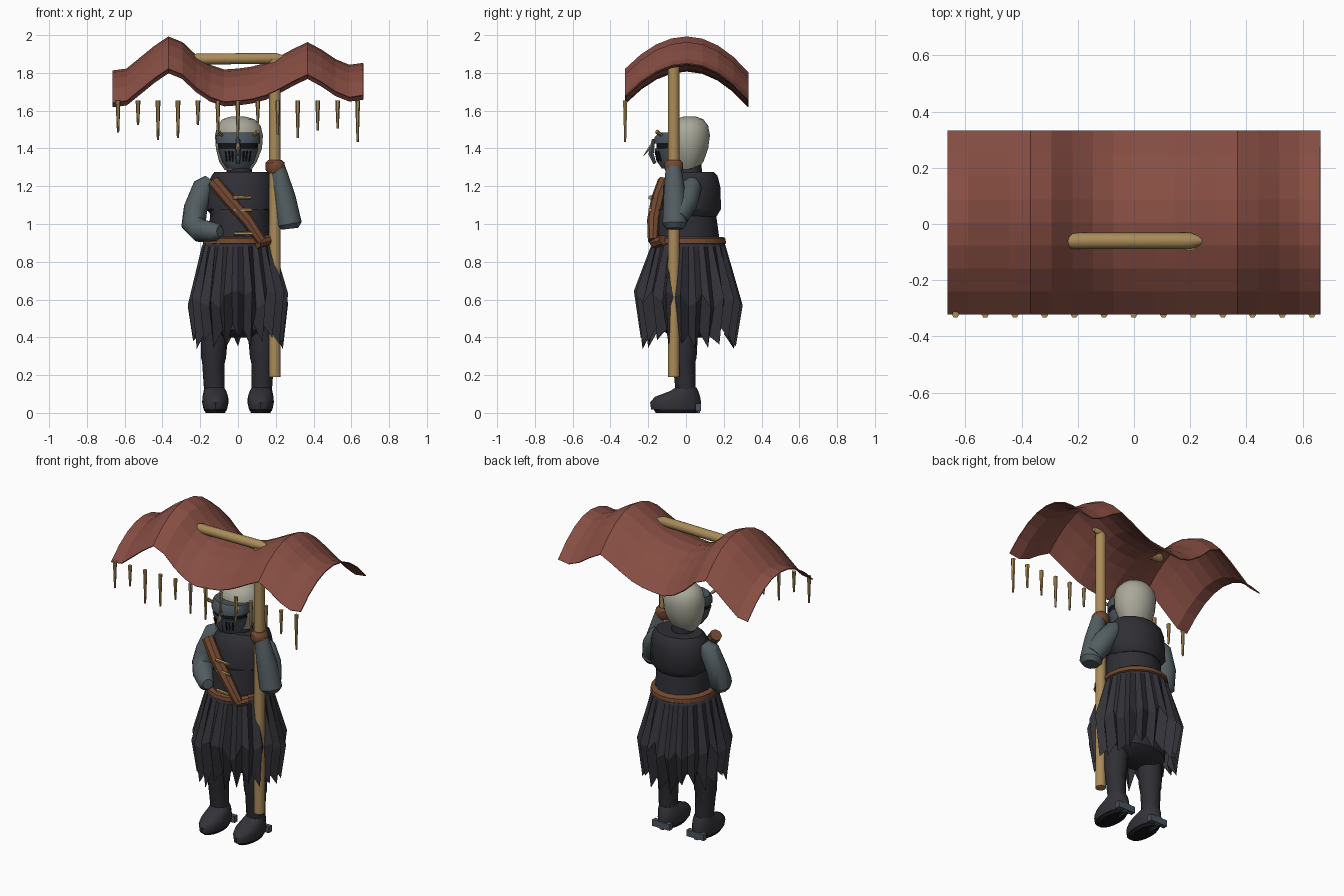
import bpy, bmesh, math, random
from mathutils import Vector

random.seed(4)
cube = bpy.data.objects.get("Cube")
if cube:
    bpy.data.objects.remove(cube, do_unlink=True)


def material(name, r, g, b):
    m = bpy.data.materials.new(name)
    m.use_nodes = True
    m.diffuse_color = (r, g, b, 1)
    bsdf = next(n for n in m.node_tree.nodes if n.type == 'BSDF_PRINCIPLED')
    bsdf.inputs["Base Color"].default_value = (r, g, b, 1)
    bsdf.inputs["Roughness"].default_value = 0.8
    return m


red = material("canopy red", 0.24, 0.075, 0.055)
wood = material("pale wood", 0.40, 0.26, 0.10)
cloth = material("hood linen", 0.40, 0.39, 0.32)
dark = material("dark tunic", 0.028, 0.028, 0.035)
skirt_mat = material("skirt charcoal", 0.033, 0.032, 0.040)
sleeve = material("sleeve slate", 0.085, 0.11, 0.12)
leather = material("brown leather", 0.17, 0.065, 0.03)
steel = material("mask steel", 0.07, 0.09, 0.11)
black = material("black", 0.008, 0.008, 0.01)


def make(name, bm, mat, smooth=True):
    bmesh.ops.recalc_face_normals(bm, faces=bm.faces)
    me = bpy.data.meshes.new(name)
    bm.to_mesh(me)
    bm.free()
    me.materials.append(mat)
    ob = bpy.data.objects.new(name, me)
    bpy.context.collection.objects.link(ob)
    if smooth:
        for o in bpy.context.selected_objects:
            o.select_set(False)
        ob.select_set(True)
        bpy.context.view_layer.objects.active = ob
        bpy.ops.object.shade_smooth_by_angle(angle=math.radians(40))
    return ob


def skin(name, rings, mat, smooth=True, caps=True):
    """Bridge rings of points into a surface."""
    bm = bmesh.new()
    rows = [[bm.verts.new(p) for p in ring] for ring in rings]
    n = len(rows[0])
    for a, b in zip(rows, rows[1:]):
        for i in range(n):
            j = (i + 1) % n
            bm.faces.new((a[i], a[j], b[j], b[i]))
    if caps:
        bm.faces.new(rows[0])
        bm.faces.new(rows[-1])
    return make(name, bm, mat, smooth)


def loft(name, sections, mat, sides=16, smooth=True):
    """Stack of ellipses: z, centre x, centre y, radius x, radius y."""
    angles = [math.tau * i / sides for i in range(sides)]
    return skin(name, [[(cx + rx * math.cos(a), cy + ry * math.sin(a), z) for a in angles]
                       for z, cx, cy, rx, ry in sections], mat, smooth)


def tube(name, path, mat, sides=12):
    """Round bar along points given as x, y, z, radius."""
    pts = [Vector(p[:3]) for p in path]
    rings = []
    for k, p in enumerate(pts):
        t = pts[min(k + 1, len(pts) - 1)] - pts[max(k - 1, 0)]
        q = Vector((0, 0, 1)).rotation_difference(t.normalized())
        r = path[k][3]
        rings.append([p + q @ Vector((r * math.cos(a), r * math.sin(a), 0))
                      for a in (math.tau * i / sides for i in range(sides))])
    return skin(name, rings, mat)


def box(name, centre, size, mat):
    bm = bmesh.new()
    bmesh.ops.create_cube(bm, size=1)
    bmesh.ops.scale(bm, vec=size, verts=bm.verts)
    bmesh.ops.translate(bm, vec=centre, verts=bm.verts)
    return make(name, bm, mat, False)


# Canopy: wavy ridge along x, drooping to front and back
ridge = [1.81, 1.82, 1.88, 1.94, 1.99, 1.96, 1.89, 1.84, 1.815, 1.82,
         1.83, 1.85, 1.885, 1.925, 1.96, 1.92, 1.87, 1.84, 1.85]
bm = bmesh.new()
cols, rows = len(ridge), 9
grid = []
for i, z in enumerate(ridge):
    x = -0.663 + 1.326 * i / (cols - 1)
    line = []
    for j in range(rows):
        v = 2 * j / (rows - 1) - 1
        drop = 0.17 if v < 0 else 0.19
        line.append(bm.verts.new((x, 0.005 + 0.325 * v, z - drop * v * v)))
    grid.append(line)
for i in range(cols - 1):
    for j in range(rows - 1):
        bm.faces.new((grid[i][j], grid[i + 1][j], grid[i + 1][j + 1], grid[i][j + 1]))
canopy = make("canopy", bm, red, False)
thick = canopy.modifiers.new("thickness", 'SOLIDIFY')
thick.thickness = 0.006
thick.offset = 0

# Hanging tassels under the front edge
for i, length in enumerate([.17, .13, .21, .2, .13, .19, .2, .12, .18, .2, .16, .15, .22]):
    x = -0.635 + 0.1057 * i
    tube("tassel", [(x, -0.322, 1.655 - length, .006), (x, -0.322, 1.655, .013)], wood, 6)

# Pole and cross beam
tube("pole", [(.195, -.065, .19, .031), (.195, -.065, 1.87, .031)], wood, 12)
tube("cross_beam", [(-.26, -.06, 1.865, .012), (-.245, -.06, 1.87, .026), (-.22, -.06, 1.873, .029),
                    (.2, -.06, 1.877, .029), (.25, -.06, 1.877, .012)], wood, 12)

# Legs and boots
for name, s in (("left", 1), ("right", -1)):
    tube(name + "_leg", [(s * .125, 0, .08, .052), (s * .13, -.01, .27, .06),
                         (s * .13, -.01, .29, .066), (s * .12, -.01, .55, .08)], dark)
    loft(name + "_boot", [(.018, s * .12, -.055, .062, .13), (.055, s * .12, -.055, .07, .135),
                          (.085, s * .12, -.045, .068, .12), (.115, s * .122, -.01, .06, .075),
                          (.135, s * .125, 0, .052, .055)], skirt_mat)
    loft(name + "_sole", [(0, s * .12, -.05, .052, .11), (.02, s * .12, -.05, .058, .122)], black)
    box(name + "_heel_plate", (s * .12, .065, .03), (.12, .03, .04), steel)
    box(name + "_heel_bar", (s * .12, .03, .008), (.025, .09, .016), steel)

# Pelvis and ragged pleated skirt
loft("pelvis", [(.40, 0, .01, .13, .08), (.44, 0, .01, .19, .14), (.6, 0, .01, .2, .16)], dark)
count = 44
tips = [random.uniform(.33, .41) for _ in range(count)]
rings = []
for z, rx, ry, fold in ((.915, .175, .185, 0), (.88, .19, .195, .004), (.6, .25, .27, .018),
                        (None, .218, .23, .022)):
    ring = []
    for i in range(count):
        a = math.tau * i / count
        out = fold if i % 2 else -fold
        height = z or (tips[i] if i % 2 else tips[i] + .07)
        if z == .6:
            height += random.uniform(-.05, .05)
        ring.append(((rx + out) * math.cos(a), .012 + (ry + out) * math.sin(a), height))
    rings.append(ring)
skin("skirt", rings, skirt_mat, False, False)

# Torso, vest and belt
loft("waist", [(.9, .012, .005, .165, .175), (1.08, .012, .005, .16, .15)], dark)
loft("vest", [(1.04, .015, .035, .15, .13), (1.08, .015, .03, .185, .16), (1.2, .015, .03, .18, .155),
              (1.255, .02, .04, .16, .13), (1.275, .02, .04, .145, .11)], dark, 14)
loft("belt", [(.893, .005, .012, .18, .195), (.898, .005, .012, .19, .203),
              (.922, .005, .012, .188, .2), (.93, .005, .012, .178, .19)], leather, 18)

# Bandolier with small pegs
tube("bandolier", [(.125, -.175, .91, .027), (.05, -.172, 1.02, .034),
                   (-.05, -.15, 1.13, .036), (-.13, -.115, 1.225, .036)], leather, 8)
for x, z in ((.005, 1.14), (.01, 1.075), (.01, .95)):
    tube("bandolier_peg", [(x - .03, -.18, z, .011), (x + .05, -.19, z, .009),
                           (x + .065, -.19, z, .011)], wood, 6)
tube("belt_pouch", [(.1, -.17, .9, .03), (.16, -.12, .915, .028)], leather, 8)

# Arms: right resting at the belt, left gripping the pole
tube("right_arm", [(-.095, -.165, .96, .03), (-.115, -.15, .958, .048), (-.2, -.06, .965, .062),
                   (-.235, -.01, 1.0, .066), (-.225, .01, 1.08, .063), (-.18, .025, 1.2, .058),
                   (-.15, .03, 1.235, .03)], sleeve, 14)
tube("left_forearm", [(.275, -.06, .975, .045), (.272, -.06, 1.0, .066), (.245, -.06, 1.14, .06),
                      (.215, -.065, 1.27, .046), (.21, -.065, 1.3, .04)], sleeve, 14)
tube("left_upper_arm", [(.265, -.045, 1.04, .06), (.225, .0, 1.12, .065), (.175, .03, 1.2, .055),
                        (.15, .04, 1.23, .03)], sleeve, 14)
tube("left_hand", [(.2, -.065, 1.27, .04), (.197, -.065, 1.295, .053),
                   (.195, -.065, 1.325, .05), (.195, -.065, 1.34, .034)], leather, 10)

# Neck and hood
tube("neck", [(.01, .02, 1.2, .07), (.005, .015, 1.34, .065)], dark)
loft("hood", [(1.285, .0, .01, .07, .05), (1.33, .0, .01, .1, .085), (1.4, .005, .012, .122, .108),
              (1.47, .005, .015, .127, .115), (1.52, .005, .015, .115, .105),
              (1.555, .003, .018, .085, .075), (1.568, .0, .02, .04, .035)], cloth, 14)

# Face mask: chin plate, dark eye gap and brow
loft("mask_chin", [(1.295, 0, -.07, .06, .06), (1.33, 0, -.075, .085, .08),
                   (1.4, 0, -.075, .108, .095)], steel, 14)
loft("eye_gap", [(1.395, 0, -.07, .104, .088), (1.435, 0, -.07, .106, .088)], black, 14)
loft("mask_brow", [(1.425, 0, -.07, .116, .1), (1.46, 0, -.068, .118, .1),
                   (1.485, 0, -.06, .112, .085)], steel, 14)
tube("nose_ridge", [(0, -.165, 1.32, .01), (0, -.185, 1.37, .016), (0, -.172, 1.45, .01)], steel, 6)


def mask_point(x, z):
    f = (z - 1.33) / .07
    rx, ry = .085 + .023 * f, .08 + .015 * f
    return (x, -.075 - ry * math.sqrt(1 - (x / rx) ** 2), z, .005)


for s in (-1, 1):
    for x in (.03, .048, .066):
        tube("breathing_slot", [mask_point(s * x * .9, 1.332), mask_point(s * x, 1.385)], black, 6)
    tube("brow_stud", [(s * .085, -.13, 1.47, .008), (s * .105, -.155, 1.49, .012)], wood, 6)
tube("nose_spike", [(0, -.225, 1.36, .002), (0, -.165, 1.44, .013)], wood, 6)
